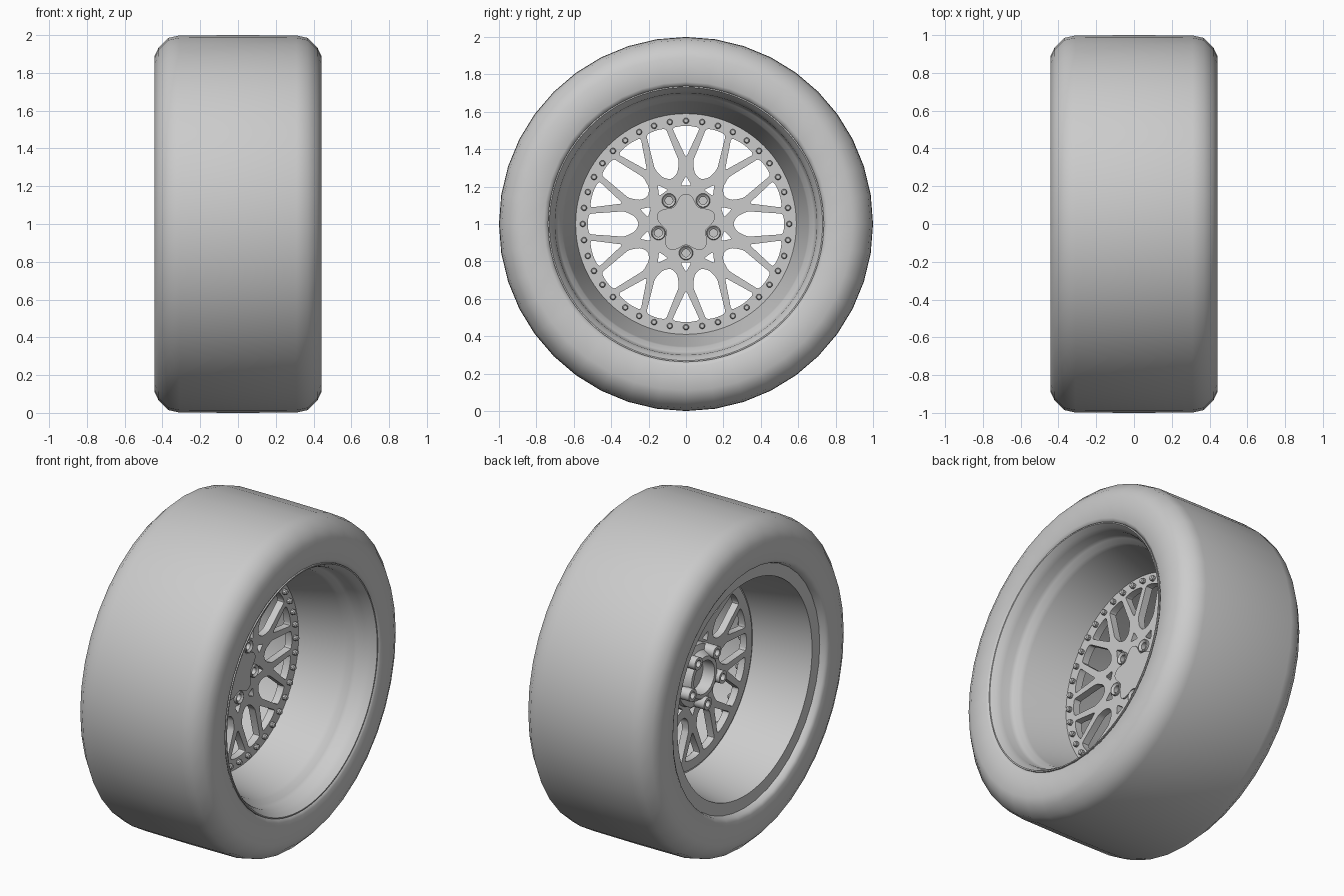
import bpy, bmesh, math
from mathutils import Vector, Euler

if "Cube" in bpy.data.objects:
    bpy.data.objects.remove(bpy.data.objects["Cube"])

# Every part is made around its local z, then turned so that z points along the axle (+x)
AXLE = Euler((math.pi / 2, 0, math.pi / 2))
CENTRE = Vector((0, 0, 1))
rad = math.radians


def polar(r, deg):
    return Vector((r * math.cos(rad(deg)), r * math.sin(rad(deg))))


def finish(ob, angle=35):
    bpy.ops.object.select_all(action='DESELECT')
    ob.select_set(True)
    bpy.context.view_layer.objects.active = ob
    bpy.ops.object.shade_smooth_by_angle(angle=rad(angle))


def lathe(name, profile, segs, closed=True, at=(0, 0), angle=35):
    """Spin (axial, radius) points around the axle."""
    bm = bmesh.new()
    rings = []
    for k in range(segs):
        ring = []
        for h, r in profile:
            p = polar(r, 90 + 360 * k / segs)
            ring.append(bm.verts.new((p.x + at[0], p.y + at[1], h)))
        rings.append(ring)
    n = len(profile)
    for k in range(segs):
        a, b = rings[k], rings[(k + 1) % segs]
        for i in range(n if closed else n - 1):
            j = (i + 1) % n
            bm.faces.new((a[i], b[i], b[j], a[j]))
    bmesh.ops.remove_doubles(bm, verts=bm.verts, dist=1e-5)
    bmesh.ops.recalc_face_normals(bm, faces=bm.faces)
    me = bpy.data.meshes.new(name)
    bm.to_mesh(me)
    bm.free()
    ob = bpy.data.objects.new(name, me)
    bpy.context.collection.objects.link(ob)
    ob.rotation_euler, ob.location = AXLE, CENTRE
    finish(ob, angle)
    return ob


def plate(name, outlines, z0, z1):
    """Extrude a filled outline with holes."""
    cu = bpy.data.curves.new(name, 'CURVE')
    cu.dimensions, cu.fill_mode = '2D', 'BOTH'
    cu.extrude = (z1 - z0) / 2
    for pts in outlines:
        sp = cu.splines.new('POLY')
        sp.points.add(len(pts) - 1)
        for q, p in zip(sp.points, pts):
            q.co = (p.x, p.y, 0, 1)
        sp.use_cyclic_u = True
    ob = bpy.data.objects.new(name, cu)
    bpy.context.collection.objects.link(ob)
    bpy.ops.object.select_all(action='DESELECT')
    ob.select_set(True)
    bpy.context.view_layer.objects.active = ob
    bpy.ops.object.convert(target='MESH')
    ob = bpy.context.view_layer.objects.active
    for v in ob.data.vertices:
        v.co.z += (z0 + z1) / 2
    bm = bmesh.new()
    bm.from_mesh(ob.data)
    bmesh.ops.remove_doubles(bm, verts=bm.verts, dist=1e-5)
    bmesh.ops.recalc_face_normals(bm, faces=bm.faces)
    bm.to_mesh(ob.data)
    bm.free()
    ob.rotation_euler, ob.location = AXLE, CENTRE
    finish(ob)
    return ob


def circle(r, segs, at=Vector((0, 0))):
    return [polar(r, 360 * k / segs) + at for k in range(segs)]


def window(half, deg, cut=0.014):
    """Mirror (radius, side) points about a spoke axis and round the corners."""
    pts = half + [(r, -s) for r, s in reversed(half) if s > 0]
    u, v = polar(1, deg), polar(1, deg + 90)
    pts = [u * r + v * s for r, s in pts]
    out = []
    for i, p in enumerate(pts):
        a, b = pts[i - 1] - p, pts[(i + 1) % len(pts)] - p
        a = p + a.normalized() * min(cut, a.length * 0.4)
        b = p + b.normalized() * min(cut, b.length * 0.4)
        out += [a, (a + b) * 0.25 + p * 0.5, b]
    return out


# Tyre: rounded shoulders, flat sidewalls, beads tucked behind the rim lips
half = [(0.35, 0.715), (0.40, 0.73), (0.43, 0.74), (0.442, 0.76), (0.442, 0.89),
        (0.42, 0.935), (0.37, 0.985), (0.31, 0.998), (0.0, 1.0)]
tyre = half + [(-x, r) for x, r in reversed(half[:-1])]
lathe("tyre", tyre, 40, closed=False, angle=60)

# Rim barrel: stepped deep lip at the outside, plain taper at the inside
lathe("rim_barrel", [
    (0.40, 0.737), (0.437, 0.737), (0.437, 0.73), (0.41, 0.712), (0.38, 0.70),
    (0.33, 0.695), (0.31, 0.685), (0.285, 0.662), (0.26, 0.655),
    (0.0, 0.59), (0.0, 0.572), (-0.035, 0.572), (-0.04, 0.59),
    (-0.37, 0.652), (-0.40, 0.655), (-0.40, 0.735), (-0.385, 0.735),
    (-0.37, 0.69), (-0.10, 0.625), (0.0, 0.615), (0.26, 0.68), (0.36, 0.715)], 96)

# Spoke plate: ten forked spokes left between the windows
LUGS = [polar(0.155, -90 + 72 * k) for k in range(5)]
holes = [circle(0.021, 16, c) for c in LUGS]
for k in range(10):
    a = 90 + 36 * k
    holes.append(window([(0.355, 0.0), (0.513, 0.074), (0.522, 0.04), (0.525, 0.0)], a))
    holes.append(window([(0.255, 0.012), (0.275, 0.042), (0.33, 0.068),
                         (0.516, 0.055), (0.523, 0.03), (0.525, 0.0)], a + 18))
    holes.append(window([(0.258, 0.0), (0.205, 0.029)], a, 0.01))
plate("spoke_plate", [circle(0.58, 96)] + holes, -0.045, 0.0)

# Centre cap with scallops around the lug holes
plate("centre_cap", [[polar(0.137 + 0.025 * math.cos(rad(5 * (d - 90))), d)
                      for d in range(0, 360, 4)]], -0.01, 0.01)

# Hub ring on the inside of the spokes
lathe("hub_ring", [(-0.04, 0.19), (-0.075, 0.185), (-0.085, 0.15), (-0.125, 0.125),
                   (-0.125, 0.10), (-0.04, 0.10)], 48)

# Lug sleeves running through the hub
for k, c in enumerate(LUGS):
    lathe(f"lug_sleeve_{k + 1}", [(-0.15, 0.021), (-0.15, 0.038), (0.012, 0.038),
                                  (0.016, 0.034), (0.006, 0.021)], 20, at=c)

# Ring of small bolts around the edge of the spoke plate
for k in range(40):
    lathe(f"rim_bolt_{k + 1}", [(-0.01, 0.0), (-0.01, 0.016), (0.018, 0.016),
                                (0.024, 0.011), (0.024, 0.0)], 10,
          closed=False, at=polar(0.552, 90 + 9 * k))
